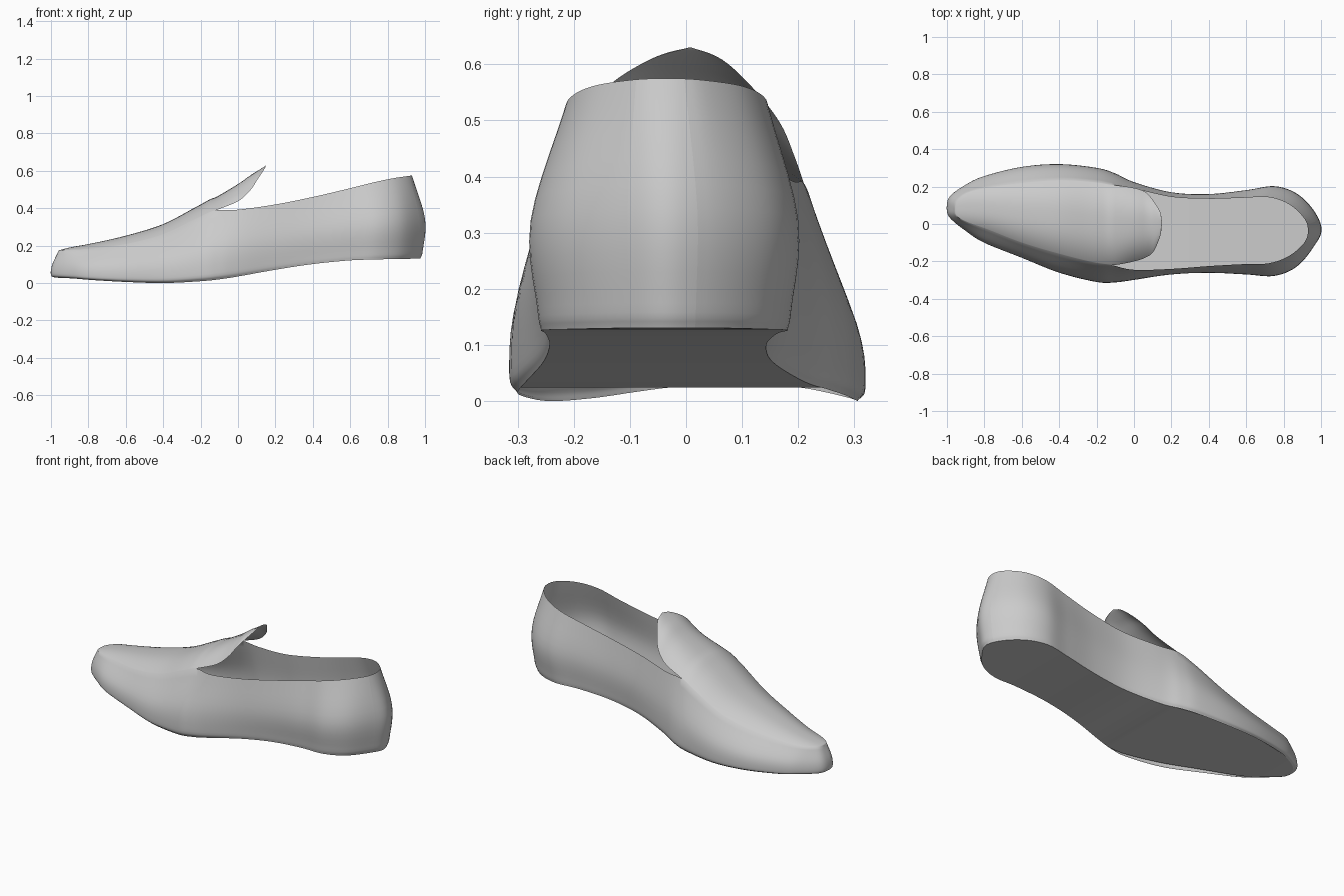
import bpy, bmesh, math
from mathutils import Vector

if "Cube" in bpy.data.objects:
    bpy.data.objects.remove(bpy.data.objects["Cube"])

SUB = 6     # samples between perimeter stations
VSUB = 5    # samples between wall levels

# Widest outline, toe to heel: x, left y, right y, sole height
OUTLINE = [(-1.0, .085, .085, .028), (-.983, .148, .033, .028), (-.9, .209, -.036, .024),
           (-.8, .256, -.10, .016), (-.6, .305, -.18, .005), (-.4, .32, -.26, 0),
           (-.2, .30, -.31, .01), (-.1, .27, -.312, .02), (0, .225, -.30, .035),
           (.2, .17, -.27, .07), (.4, .16, -.26, .10), (.6, .18, -.268, .12),
           (.75, .20, -.275, .126), (.87, .16, -.225, .128), (.96, .07, -.12, .13),
           (1.0, -.03, -.03, .13)]
# Shoulder seam at the front, collar edge at the back: x, left y, right y, z
COLLAR = [(-.96, .08, .08, .17), (-.947, .125, .042, .174), (-.89, .168, .01, .178),
          (-.78, .195, -.03, .184), (-.6, .22, -.10, .208), (-.4, .235, -.16, .26),
          (-.22, .225, -.205, .345), (-.12, .21, -.22, .388), (0, .19, -.245, .392),
          (.2, .145, -.24, .42), (.4, .135, -.225, .46), (.58, .14, -.215, .502),
          (.72, .143, -.21, .537), (.83, .105, -.17, .56), (.91, .03, -.10, .572),
          (.93, -.035, -.035, .575)]
# Crown rise over the seam for each front station
RISE = [0, .004, .014, .028, .045, .055, .064, .07]
# Free tongue: x, left y, right y, edge z, crown rise
TONGUE = [(0, .193, -.20, .437, .092), (.065, .168, -.178, .495, .08),
          (.105, .122, -.146, .555, .045), (.14, .065, -.065, .608, .014),
          (.15, .01, .005, .63, 0)]


def cr(a, b, c, d, t):
    """Catmull-Rom interpolation"""
    return b + .5 * t * (c - a + t * (2 * a - 5 * b + 4 * c - d + t * (3 * (b - c) + d - a)))


def open_curve(pts, n):
    p = [2 * pts[0] - pts[1]] + list(pts) + [2 * pts[-1] - pts[-2]]
    out = [cr(*p[i:i + 4], k / n) for i in range(len(pts) - 1) for k in range(n)]
    return out + [pts[-1]]


def closed_curve(pts, n):
    m = len(pts)
    return [cr(*[pts[(i + j) % m] for j in (-1, 0, 1, 2)], k / n)
            for i in range(m) for k in range(n)]


def ring(rows):
    """Closed perimeter loop from (left, right) station pairs"""
    left = [r[0] for r in rows]
    right = [r[1] for r in rows[1:-1]]
    return closed_curve(left + right[::-1], SUB)


def make(name, grids, angle):
    bm = bmesh.new()
    for g in grids:
        vs = [[bm.verts.new(p) for p in row] for row in g]
        for a, b in zip(vs, vs[1:]):
            for i in range(len(a) - 1):
                bm.faces.new((a[i], a[i + 1], b[i + 1], b[i]))
    bmesh.ops.remove_doubles(bm, verts=bm.verts, dist=.0008)
    bmesh.ops.recalc_face_normals(bm, faces=bm.faces)
    me = bpy.data.meshes.new(name)
    bm.to_mesh(me)
    bm.free()
    ob = bpy.data.objects.new(name, me)
    bpy.context.collection.objects.link(ob)
    bpy.context.view_layer.objects.active = ob
    bpy.ops.object.select_all(action='DESELECT')
    ob.select_set(True)
    bpy.ops.object.shade_smooth_by_angle(angle=math.radians(angle))
    return ob


# Four wall levels: sole edge, lower bulge, mid wall, collar
levels = [[], [], [], []]
for (x, yl, yr, zb), (cx, cl, c_r, zc) in zip(OUTLINE, COLLAR):
    mid = (yl + yr) / 2
    back = min(1, max(0, (x + .1) / .4))
    pairs = [[], [], [], []]
    for y, cy in ((yl, cl), (yr, c_r)):
        w, c = Vector((x, y, 0)), Vector((cx, cy, 0))
        base = Vector((x * .975, mid + (y - mid) * (.95 - .03 * back), zb))
        low = Vector((x * (1 - .012 * back), mid + (y - mid) * (1 - .05 * back), zb + .1 * (zc - zb)))
        high = w.lerp(c, .15 * (1 - back))
        high.z = zb + .48 * (zc - zb)
        c.z = zc
        for lst, p in zip(pairs, (base, low, high, c)):
            lst.append(p)
    for lv, pr in zip(levels, pairs):
        lv.append(pr)
rings = [ring(lv) for lv in levels]
N = len(rings[0])
columns = [open_curve([r[i] for r in rings], VSUB) for i in range(N)]

# Heel strip columns are split from the rest of the wall
S0, S1 = 87, 95
wall = [columns[i % N] for i in range(S1, N + S0 + 1)]
strip = columns[S0:S1 + 1]


def arch(l, r, h, n=20):
    """Rounded cross-section spanning two edges"""
    out = []
    for k in range(n + 1):
        u = -math.cos(math.pi * k / n)
        p = l.lerp(r, (u + 1) / 2)
        p.z += h * (1 - abs(u) ** 2.6)
        out.append(p)
    return out


# Vamp over the toes, running on into the tongue
top = rings[3]
rise = open_curve(RISE, SUB)
vamp = [arch(top[i], top[-i % N], rise[i]) for i in range(7 * SUB + 1)]
ctrl = [COLLAR[j] + (RISE[j],) for j in (6, 7)] + TONGUE
series = [open_curve([row[k] for row in ctrl], SUB)[SUB:] for k in range(5)]
for x, l, r, z, h in zip(*series):
    vamp.append(arch(Vector((x, l, z)), Vector((x, r, z)), h))

make("upper", [wall, vamp], 45)
make("heel_strip", [strip], 45)

# Sole closes the bottom, slightly recessed under the ball of the foot
base = [Vector((p.x, p.y, max(p.z, .024))) for p in rings[0]]
sole = [[base[i].lerp(base[-i % N], k / 6) for k in range(7)] for i in range(N // 2 + 1)]
make("sole", [sole], 40)
